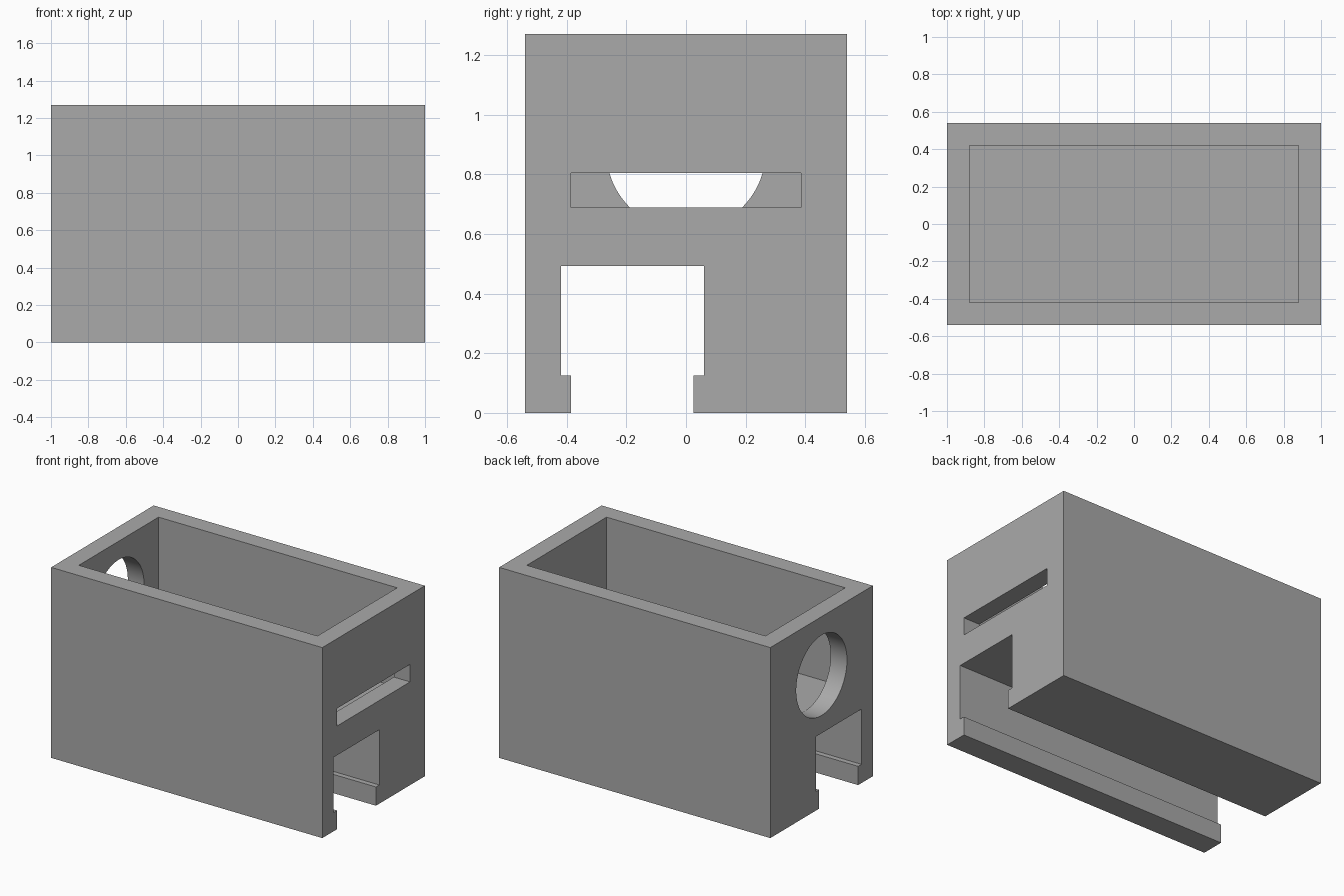
import bpy
import bmesh
from math import pi, radians
from mathutils import Matrix

cube = bpy.data.objects.get("Cube")
if cube:
    bpy.data.objects.remove(cube, do_unlink=True)

WIDTH, DEPTH, HEIGHT = 2.0, 1.08, 1.27
FLOOR = 0.608

grey = bpy.data.materials.new("plain_grey")
grey.use_nodes = True
colour = (0.4, 0.4, 0.4, 1.0)
grey.diffuse_color = colour
grey.node_tree.nodes["Principled BSDF"].inputs["Base Color"].default_value = colour


def make_object(name, bm):
    bmesh.ops.recalc_face_normals(bm, faces=bm.faces[:])
    mesh = bpy.data.meshes.new(name)
    bm.to_mesh(mesh)
    bm.free()
    mesh.materials.append(grey)
    obj = bpy.data.objects.new(name, mesh)
    bpy.context.collection.objects.link(obj)
    return obj


def box(name, x, y, z):
    """Box spanning the given (low, high) ranges."""
    bm = bmesh.new()
    bmesh.ops.create_cube(bm, size=1)
    for v in bm.verts:
        v.co = [lo + (c + 0.5) * (hi - lo) for c, (lo, hi) in zip(v.co, (x, y, z))]
    return make_object(name, bm)


def extrude_along_x(name, profile, length):
    """Solid from a (y, z) outline, centred on x = 0."""
    bm = bmesh.new()
    face = bm.faces.new([bm.verts.new((-length / 2, y, z)) for y, z in profile])
    ext = bmesh.ops.extrude_face_region(bm, geom=[face])
    moved = [g for g in ext["geom"] if isinstance(g, bmesh.types.BMVert)]
    bmesh.ops.translate(bm, verts=moved, vec=(length, 0, 0))
    return make_object(name, bm)


def cylinder_x(name, x, z, radius, length):
    bm = bmesh.new()
    bmesh.ops.create_cone(
        bm, cap_ends=True, segments=96, radius1=radius, radius2=radius, depth=length,
        matrix=Matrix.Translation((x, 0, z)) @ Matrix.Rotation(pi / 2, 4, "Y"))
    return make_object(name, bm)


def cut(target, cutter):
    bpy.context.view_layer.objects.active = target
    mod = target.modifiers.new(cutter.name, "BOOLEAN")
    mod.operation = "DIFFERENCE"
    mod.solver = "EXACT"
    mod.object = cutter
    bpy.ops.object.modifier_apply(modifier=mod.name)
    bpy.data.objects.remove(cutter, do_unlink=True)


# Housing block with the lipped rail channel along its underside
front, back = -DEPTH / 2, DEPTH / 2
housing = extrude_along_x("housing", [
    (front, 0), (-0.385, 0), (-0.385, 0.125), (-0.42, 0.125), (-0.42, 0.493),
    (0.06, 0.493), (0.06, 0.125), (0.025, 0.125), (0.025, 0),
    (back, 0), (back, HEIGHT), (front, HEIGHT)], WIDTH)

# Open-topped cavity, slot in the left end wall, round hole in the right one
cut(housing, box("cavity_cutter", (-0.88, 0.88), (-0.42, 0.42), (FLOOR, HEIGHT + 0.2)))
cut(housing, box("slot_cutter", (0.8, 1.1), (-0.385, 0.385), (0.688, 0.805)))
cut(housing, cylinder_x("hole_cutter", -0.95, 0.879, 0.2675, 0.3))

# Smooth the hole wall, keep all corners sharp
bpy.ops.object.select_all(action="DESELECT")
housing.select_set(True)
bpy.context.view_layer.objects.active = housing
bpy.ops.object.shade_smooth_by_angle(angle=radians(30))
